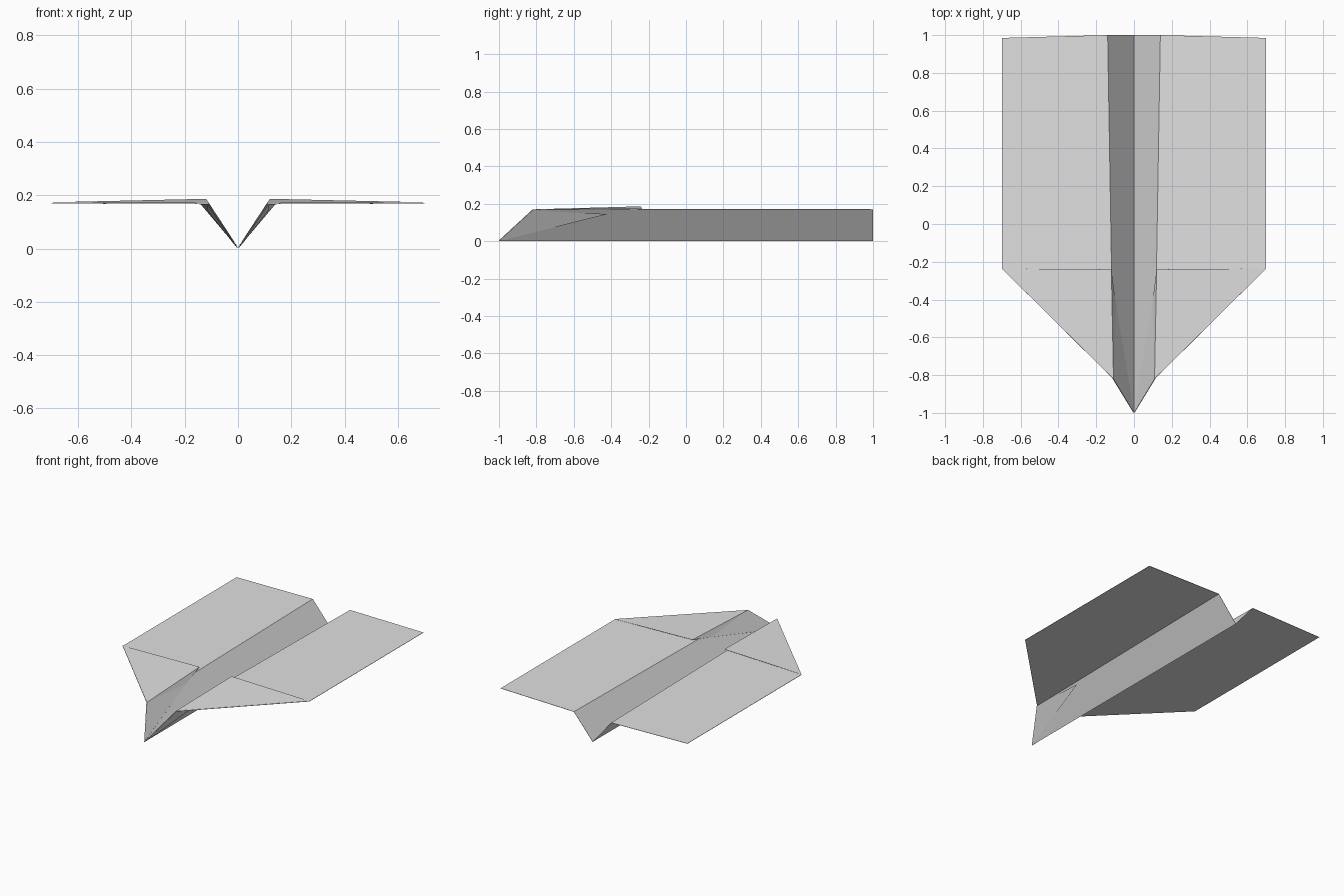
import bpy
import bmesh

cube = bpy.data.objects.get("Cube")
if cube:
    bpy.data.objects.remove(cube, do_unlink=True)

# One plain paper colour
paper = bpy.data.materials.new("light_grey_paper")
paper.use_nodes = True
colour = (0.75, 0.75, 0.75, 1.0)
paper.diffuse_color = colour
paper.node_tree.nodes["Principled BSDF"].inputs["Base Color"].default_value = colour


def folded_sheet(name, points, faces, thickness=0.0):
    """Left half of a folded sheet, mirrored across x and given paper thickness."""
    bm = bmesh.new()
    verts = [bm.verts.new(p) for p in points]
    for f in faces:
        bm.faces.new([verts[i] for i in f])
    mesh = bpy.data.meshes.new(name)
    bm.to_mesh(mesh)
    bm.free()
    mesh.materials.append(paper)
    obj = bpy.data.objects.new(name, mesh)
    bpy.context.collection.objects.link(obj)
    mirror = obj.modifiers.new("mirror", 'MIRROR')
    mirror.use_axis[0] = True
    mirror.merge_threshold = 0.0005
    if thickness:
        solid = obj.modifiers.new("paper_thickness", 'SOLIDIFY')
        solid.thickness = thickness
        solid.offset = 0.0
    return obj


# Main sheet: V-shaped body walls and flat wings
folded_sheet("body_and_wings", [
    (0.0, -1.0, 0.001), (0.0, 1.0, 0.001),           # keel
    (0.11, -0.82, 0.167), (0.14, 1.0, 0.167),        # wing fold
    (0.70, -0.235, 0.17), (0.70, 0.985, 0.17),       # wing tip
], [(0, 2, 3, 1), (2, 4, 5, 3)], 0.002)

# Folded layer on top of the wing front, tucked down inside the nose
folded_sheet("folded_nose_layer", [
    (0.0, -1.0, 0.004),
    (0.109, -0.82, 0.17),
    (0.098, -0.41, 0.145),
    (0.12, -0.24, 0.186),
    (0.70, -0.236, 0.173),
], [(0, 1, 2), (1, 3, 2), (1, 4, 3)], 0.001)

# Turned-over paper triangle outside the nose, reverse side showing
folded_sheet("outer_nose_flap", [
    (0.003, -1.0, 0.0),
    (0.113, -0.82, 0.165),
    (0.116, -0.42, 0.145),
], [(0, 1, 2)])
